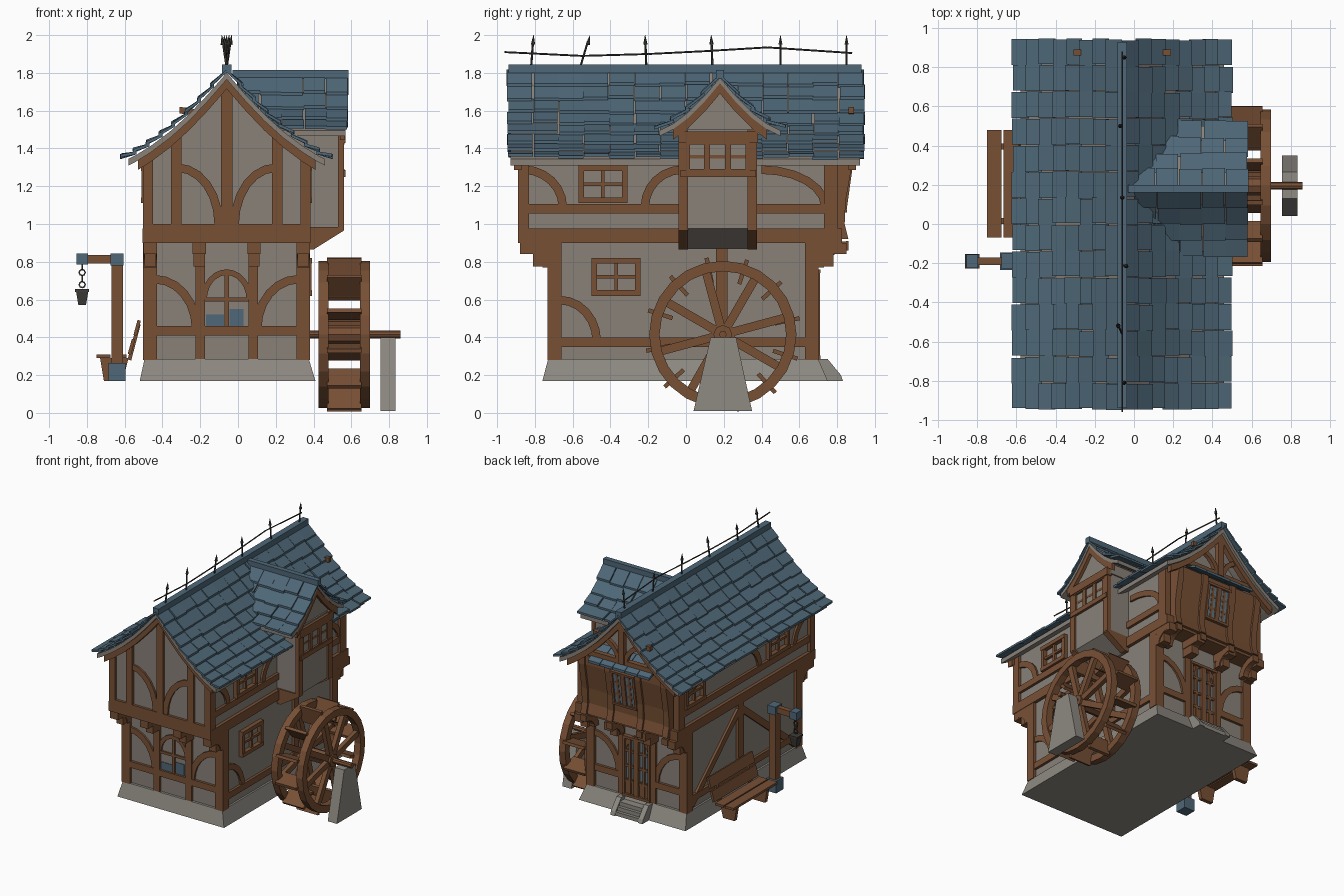
import bpy, bmesh, math, random
from mathutils import Vector
random.seed(4)

def lin(c):
    return tuple(((v / 255 + 0.055) / 1.055) ** 2.4 for v in c) + (1,)
COL = {"wood": (120, 80, 53), "plaster": (137, 129, 121), "stone": (142, 138, 130),
       "slate blue": (78, 103, 119), "dark iron": (62, 60, 56), "window glass": (98, 116, 126)}
MATS = {}
for k, c in COL.items():
    MATS[k] = bpy.data.materials.new(k)
    MATS[k].diffuse_color = lin(c)
parts = {}
def part(name, mat="wood"):
    return parts.setdefault(name, (bmesh.new(), mat))[0]

# ---- helpers: a map turns (u, z, n) on a wall into a 3D point
CX = -0.06
XZ = lambda u, z, n: (u, n, z)
YZ = lambda u, z, n: (n, u, z)
FL = lambda u, z, n: (u, -0.71 - n, z)
FU = lambda u, z, n: (u, -0.87 - n, z)
BL = lambda u, z, n: (u, 0.68 + n, z)
BAY = lambda u, z, n: (u, 0.835 + (z - 1.05) * 0.14 + n, z)
R = lambda u, z, n: (0.36 + n, u, z)
L = lambda u, z, n: (-0.48 - n, u, z)
DF = lambda u, z, n: (0.55 + n, u, z)

def prism(b, m, pts, n0, n1):
    a = [b.verts.new(m(u, z, n0)) for u, z in pts]
    c = [b.verts.new(m(u, z, n1)) for u, z in pts]
    b.faces.new(a)
    b.faces.new(c[::-1])
    for i in range(len(a)):
        j = (i + 1) % len(a)
        b.faces.new((a[i], a[j], c[j], c[i]))
def rect(b, m, u0, u1, z0, z1, n0=-0.02, n1=0.02):
    prism(b, m, [(u0, z0), (u1, z0), (u1, z1), (u0, z1)], n0, n1)
def box(b, x0, x1, y0, y1, z0, z1):
    rect(b, XZ, x0, x1, z0, z1, y0, y1)
def beam(b, m, u0, z0, u1, z1, w, n0=-0.02, n1=0.018):
    d = Vector((u1 - u0, z1 - z0)).normalized() * w / 2
    prism(b, m, [(u0 - d.y, z0 + d.x), (u1 - d.y, z1 + d.x), (u1 + d.y, z1 - d.x), (u0 + d.y, z0 - d.x)], n0, n1)
def arc(b, m, cu, cz, ru, rz, w=0.045, n0=-0.01, n1=0.015):
    s = math.copysign(w, ru)
    an = [math.pi / 2 * i / 6 for i in range(7)]
    prism(b, m, [(cu + ru * math.cos(a), cz + rz * math.sin(a)) for a in an] +
          [(cu + (ru - s) * math.cos(a), cz + (rz - w) * math.sin(a)) for a in an[::-1]], n0, n1)
def ring(b, m, cu, cz, r0, r1, n0, n1, seg=24):
    P = lambda r, i: (cu + r * math.cos(i * math.tau / seg), cz + r * math.sin(i * math.tau / seg))
    for i in range(seg):
        prism(b, m, [P(r0, i), P(r1, i), P(r1, i + 1), P(r0, i + 1)], n0, n1)
def frustum(b, r0, z0, r1, z1):
    vs = [b.verts.new((x, y, z)) for r, z in ((r0, z0), (r1, z1)) for x in r[:2] for y in r[2:]]
    bmesh.ops.convex_hull(b, input=vs)
def rod(b, p, q, r0, r1=None, sides=6):
    p, q = Vector(p), Vector(q)
    M = (q - p).to_track_quat('Z', 'Y').to_matrix().to_4x4()
    M.translation = (p + q) / 2
    bmesh.ops.create_cone(b, cap_ends=True, segments=sides, radius1=r0, radius2=r0 if r1 is None else r1,
                          depth=(q - p).length, matrix=M)
def window(b, m, u0, u1, z0, z1, nu=2, nz=2, w=0.03, n1=0.03):
    for u in (u0, u1 - w):
        rect(b, m, u, u + w, z0, z1, -0.01, n1)
    for z in (z0, z1 - w):
        rect(b, m, u0, u1, z, z + w, -0.01, n1 + 0.003)
    for i in range(1, nu):
        u = u0 + (u1 - u0) * i / nu
        rect(b, m, u - 0.009, u + 0.009, z0, z1, -0.01, n1 - 0.008)
    for i in range(1, nz):
        z = z0 + (z1 - z0) * i / nz
        rect(b, m, u0, u1, z - 0.009, z + 0.009, -0.01, n1 - 0.01)
def height(prof, d):
    for (a, za), (c, zc) in zip(prof, prof[1:]):
        if d <= c or (c, zc) == prof[-1]:
            return za + (zc - za) * (d - a) / (c - a)
def shell(prof, lo, hi, dmax):
    ds = [d for d, z in prof if d < dmax] + [dmax]
    side = [(d, height(prof, d)) for d in ds]
    full = [(-d, z) for d, z in side[::-1]] + side[1:]
    return [(d, z - lo) for d, z in full] + [(d, z - hi) for d, z in full[::-1]]
def tiles(b, prof, D, rows, t0, t1, cols, m):
    for i in range(rows):
        for j in range(cols):
            d0, d1 = D * i / rows, D * (i + 1.25 + random.uniform(-.08, .06)) / rows
            w = (t1 - t0) / cols
            a = t0 + j * w + random.uniform(-.006, .006)
            za, zc = height(prof, d0) + 0.002, height(prof, d1) + random.uniform(.018, .032)
            prism(b, m, [(d0, za), (d1, zc), (d1, zc + 0.016), (d0, za + 0.016)], a, a + w - 0.003)

ROOF = [(0, 1.80), (0.1, 1.685), (0.2, 1.58), (0.3, 1.49), (0.4, 1.415), (0.48, 1.365), (0.56, 1.325)]
DORM = [(0, 1.775), (0.08, 1.68), (0.17, 1.59), (0.25, 1.53), (0.34, 1.485)]
RM = lambda u, z, n: (CX + u, n, z)
DM = lambda u, z, n: (n, 0.18 + u, z)

# ---- stone base and back steps
st = part("stone_base", "stone")
frustum(st, (-0.52, 0.41, -0.76, 0.75), 0.17, (-0.495, 0.375, -0.73, 0.70), 0.285)
st = part("back_steps", "stone")
for i in range(3):
    box(st, -0.16, 0.04, 0.66, 0.82 - 0.025 * i, 0.17 + 0.03 * i, 0.2 + 0.03 * i)
for x in (-0.20, 0.04):
    prism(st, YZ, [(0.66, 0.17), (0.83, 0.17), (0.82, 0.2), (0.75, 0.285), (0.66, 0.285)], x, x + 0.04)

# ---- plaster walls
box(part("lower_walls", "plaster"), -0.48, 0.36, -0.71, 0.68, 0.25, 0.92)
gable = [(-0.42, 0.95)] + shell(ROOF, 0.03, 0.05, 0.42)[:11] + [(0.42, 0.95)]
prism(part("upper_walls", "plaster"), RM, gable, -0.87, 0.78)
box(part("floor_beam"), -0.505, 0.385, -0.89, 0.825, 0.9, 0.975)

# ---- main roof
prism(part("roof_underside", "plaster"), RM, shell(ROOF, 0, 0.035, 0.52), -0.93, 0.92)
for s in (-1, 1):
    tiles(part("roof_tiles", "slate blue"), ROOF, 0.545, 8, -0.945, 0.945, 14, lambda u, z, n: (CX + s * u, n, z))
box(part("ridge_cap", "slate blue"), -0.085, -0.035, -0.94, 0.93, 1.80, 1.845)

# ---- ridge spikes and rope
ir = part("ridge_spikes", "dark iron")
for y, lean, lx in ((-0.82, .01, .01), (-0.56, .04, -.02), (-0.21, -.005, .02), (0.14, -.005, 0), (0.5, 0, -.01), (0.85, 0, .01)):
    rod(ir, (CX, y, 1.83), (CX + lx, y + lean, 1.965), 0.006)
    rod(ir, (CX + lx, y + lean, 1.95), (CX + lx * 1.3, y + lean * 1.3, 2.0), 0.012, 0.001)
rope = [(-0.96, 1.91), (-0.55, 1.89), (-0.2, 1.90), (0.1, 1.915), (0.43, 1.935), (0.88, 1.905)]
for p, q in zip(rope, rope[1:]):
    rod(ir, (CX, *p), (CX, *q), 0.005)

# ---- front timber
f = part("front_timber")
for s in (-1, 1):
    X = lambda d: CX + s * d
    cr = lambda m: lambda u, z, n: m(CX + s * u, z, n)
    rect(f, cr(FL), 0.37, 0.442, 0.28, 0.92, -0.03, 0.022)
    rect(f, cr(FL), 0.115, 0.165, 0.27, 0.9)
    arc(f, cr(FL), 0.38, 0.45, -0.24, 0.28)
    arc(f, cr(FL), 0.0, 0.6, 0.135, 0.16, 0.03)
    for d in (0.37, 0.11):
        rect(f, cr(FL), d, d + 0.07, 0.84, 0.9, 0, 0.17)
        rect(f, cr(FL), d + 0.005, d + 0.065, 0.775, 0.85, 0, 0.10)
    rect(f, cr(FU), 0.40, 0.443, 0.97, 1.37, -0.04, 0.02)
    rect(f, cr(FU), 0.24, 0.295, 0.97, 1.47)
    arc(f, cr(FU), 0.26, 1.0, -0.24, 0.32)
rect(f, FL, -0.48, 0.36, 0.41, 0.46)
rect(f, FL, CX - 0.012, CX + 0.012, 0.45, 0.76, -0.01, 0.012)
rect(f, FL, -0.18, 0.06, 0.59, 0.61, -0.01, 0.012)
rect(f, FU, CX - 0.03, CX + 0.03, 0.97, 1.74)
rect(f, FU, -0.48, 0.36, 0.97, 1.0)
prism(f, RM, shell(ROOF, 0.03, 0.085, 0.47), -0.91, -0.87)
w = part("front_window_pane", "slate blue")
rect(w, FL, -0.17, -0.075, 0.46, 0.52, 0, 0.004)
rect(w, FL, -0.045, 0.03, 0.46, 0.55, 0, 0.004)

# ---- side timber, both sides
for name, m in (("right_timber", R), ("left_timber", L)):
    b = part(name)
    for u in (-0.73, 0.63):
        rect(b, m, u, u + 0.07, 0.28, 0.92, -0.03, 0.022)
    for u in (-0.89, 0.755):
        rect(b, m, u, u + 0.045, 0.97, 1.37, -0.03, 0.022)
    rect(b, m, -0.7, 0.67, 0.35, 0.4)
    rect(b, m, -0.87, 0.78, 1.055, 1.105)
    arc(b, m, -0.86, 1.09, 0.23, 0.22)
    arc(b, m, -0.02, 1.09, -0.22, 0.22)
    arc(b, m, 0.4, 1.09, 0.36, 0.22)
    window(b, m, -0.57, -0.31, 1.11, 1.31)
    for u, s in ((-0.72, -1), (0.69, 1)):     # curved corbels under the overhang
        arc(b, m, u + s * 0.13, 0.77, -s * 0.15, 0.14, 0.06, -0.05, 0.022)
        rect(b, m, min(u, u + s * 0.13), max(u, u + s * 0.13), 0.86, 0.9, -0.05, 0.022)
window(part("right_timber"), R, -0.5, -0.24, 0.62, 0.82)
arc(part("right_timber"), R, -0.67, 0.38, 0.22, 0.24)
rect(part("right_timber"), R, 0.16, 0.22, 0.38, 0.9)
lt = part("left_timber")
rect(lt, L, -0.01, 0.06, 0.28, 0.9)
beam(lt, L, 0.04, 0.85, 0.63, 0.32, 0.05)
beam(lt, L, 0.01, 0.85, -0.65, 0.32, 0.05)
window(lt, L, 0.48, 0.72, 1.11, 1.31)

# ---- back: door, bay window, gable truss
k = part("back_timber")
for s in (-1, 1):
    cr = lambda m: lambda u, z, n: m(CX + s * u, z, n)
    rect(k, cr(BL), 0.37, 0.442, 0.28, 0.92, -0.03, 0.022)
    rect(k, cr(BL), 0.115, 0.165, 0.27, 0.9)
    arc(k, cr(BL), 0.38, 0.45, -0.24, 0.28)
    arc(k, cr(BL), 0.0, 0.62, 0.13, 0.15, 0.03)
    for d in (0.37, 0.11):
        rect(k, cr(BL), d, d + 0.07, 0.84, 0.9, 0, 0.17)
        rect(k, cr(BL), d + 0.005, d + 0.065, 0.775, 0.85, 0, 0.1)
    arc(k, cr(lambda u, z, n: (u, 0.86 + n, z)), 0.25, 1.42, -0.24, 0.2, 0.035, 0, 0.03)
    rect(k, cr(BL), 0.40, 0.443, 0.97, 1.37, 0.05, 0.125)
rect(k, BL, -0.48, -0.18, 0.41, 0.46)
rect(k, BL, 0.06, 0.36, 0.41, 0.46)
window(k, BL, -0.18, -0.06, 0.285, 0.76, 2, 4, 0.02)
window(k, BL, -0.06, 0.06, 0.285, 0.76, 2, 4, 0.02)
rect(k, BL, -0.17, 0.05, 0.285, 0.42, 0, 0.015)
rect(part("door_glass", "window glass"), BL, -0.17, 0.05, 0.42, 0.74, 0, 0.006)
rect(k, XZ, CX - 0.025, CX + 0.025, 1.42, 1.74, 0.86, 0.9)
rect(k, XZ, CX - 0.34, CX + 0.34, 1.41, 1.45, 0.85, 0.89)
prism(k, RM, shell(ROOF, 0.03, 0.085, 0.47), 0.86, 0.90)
bay = [(0.70, 0.92), (0.86, 0.92), (0.84, 1.0), (0.845, 1.12), (0.88, 1.32), (0.88, 1.39), (0.70, 1.39)]
bp = part("bay_window")
prism(bp, YZ, [(y - 0.015, z) for y, z in bay], -0.43, 0.31)
for x in (-0.44, -0.215, 0.045, 0.27):
    prism(bp, YZ, bay, x, x + 0.05)
    arc(bp, YZ, 0.86, 0.78, -0.16, 0.13, 0.05, x, x + 0.05)
for x in (-0.165, -0.06):
    window(bp, BAY, x, x + 0.105, 1.06, 1.34, 2, 3, 0.018, 0.012)
rect(part("bay_glass", "window glass"), BAY, -0.16, 0.04, 1.07, 1.33, -0.02, 0.001)
br = part("bay_roof", "slate blue")
for i in range(5):
    x = -0.33 + i * 0.108
    prism(br, YZ, [(0.77, 1.45), (0.93, 1.375), (0.93, 1.395), (0.77, 1.475)], x, x + 0.104)

# ---- dormer over the wheel
prism(part("dormer_walls", "plaster"), XZ, [(0.2, 0.87), (0.385, 0.87), (0.55, 0.975), (0.55, 1.5), (0.2, 1.5)], -0.03, 0.37)
prism(part("dormer_walls"), DM, [(-0.2, 1.45), (0.2, 1.45), (0.2, 1.53), (0, 1.73), (-0.2, 1.53)], 0.2, 0.54)
d = part("dormer_timber")
for y in (-0.04, 0.325):
    rect(d, DF, y, y + 0.05, 0.975, 1.5, -0.02, 0.012)
    prism(d, XZ, [(0.37, 0.865), (0.40, 0.865), (0.56, 0.965), (0.56, 0.985), (0.37, 0.985)], y, y + 0.05)
rect(d, DF, -0.03, 0.37, 1.25, 1.285)
rect(d, DF, -0.04, 0.38, 1.43, 1.49)
window(d, DF, 0.0, 0.335, 1.27, 1.44, 3, 2, 0.02, 0.012)
for y in (0.112, 0.223):
    rect(d, DF, y - 0.016, y + 0.016, 1.27, 1.44, -0.01, 0.012)
prism(d, DM, shell(DORM, 0.03, 0.085, 0.25), 0.54, 0.565)
prism(part("dormer_underside", "plaster"), DM, shell(DORM, 0, 0.03, 0.32), 0.0, 0.57)
for s in (-1, 1):
    tiles(part("dormer_tiles", "slate blue"), DORM, 0.325, 4, 0.0, 0.585, 5, lambda u, z, n: (n, 0.18 + s * u, z))
box(part("dormer_ridge", "slate blue"), -0.03, 0.585, 0.16, 0.20, 1.77, 1.815)

# ---- water wheel, axle and stone support
WY, WZ = 0.195, 0.415
ww = part("water_wheel")
for x in (0.425, 0.645):
    ring(ww, YZ, WY, WZ, 0.335, 0.39, x, x + 0.055)
    for i in range(4):
        a = math.radians(-30 + 45 * i)
        c, s = 0.35 * math.cos(a), 0.35 * math.sin(a)
        beam(ww, YZ, WY - c, WZ - s, WY + c, WZ + s, 0.045, x + 0.01, x + 0.04 + i * 0.002)
for i in range(12):
    a = math.tau * (i + 0.4) / 12
    c, s = math.cos(a), math.sin(a)
    beam(ww, YZ, WY + 0.28 * c, WZ + 0.28 * s, WY + 0.415 * c, WZ + 0.415 * s, 0.022, 0.47, 0.655)
rod(part("wheel_axle"), (0.34, WY, WZ), (0.86, WY, WZ), 0.02, sides=8)
ring(ww, YZ, WY, WZ, 0.015, 0.05, 0.43, 0.70, 8)
frustum(part("wheel_support", "stone"), (0.755, 0.835, 0.04, 0.35), 0.01, (0.755, 0.835, 0.13, 0.265), 0.40)

# ---- bench
bn = part("bench")
for i in range(2):
    box(bn, -0.75 + i * 0.085, -0.675 + i * 0.085, -0.07, 0.48, 0.29, 0.308)
    o = 0.1 * i
    beam(bn, XZ, -0.575 + o * 0.3, 0.31 + o, -0.553 + o * 0.3, 0.39 + o, 0.018, -0.07, 0.48)
for y in (0.0, 0.38):
    prism(bn, XZ, [(-0.71, 0.17), (-0.61, 0.17), (-0.58, 0.29), (-0.73, 0.29)], y, y + 0.03)
    beam(bn, XZ, -0.575, 0.28, -0.525, 0.47, 0.02, y, y + 0.03)

# ---- lamp post with hanging lantern
PY = -0.19
box(part("lamp_post"), -0.67, -0.61, PY - 0.03, PY + 0.03, 0.2, 0.82)
box(part("lamp_post"), -0.82, -0.64, PY - 0.02, PY + 0.02, 0.79, 0.835)
lc = part("lamp_post_caps", "slate blue")
box(lc, -0.675, -0.605, PY - 0.04, PY + 0.04, 0.78, 0.845)
box(lc, -0.855, -0.795, PY - 0.035, PY + 0.035, 0.785, 0.845)
box(lc, -0.685, -0.595, PY - 0.045, PY + 0.045, 0.17, 0.265)
ln = part("lantern", "dark iron")
for i in range(4):
    z = 0.775 - i * 0.032
    if i % 2:
        ring(ln, XZ, -0.825, z, 0.012, 0.02, PY - 0.004, PY + 0.004, 8)
    else:
        ring(ln, YZ, PY, z, 0.012, 0.02, -0.829, -0.821, 8)
frustum(ln, (-0.845, -0.805, PY - 0.02, PY + 0.02), 0.57, (-0.857, -0.793, PY - 0.032, PY + 0.032), 0.64)
box(ln, -0.862, -0.788, PY - 0.037, PY + 0.037, 0.64, 0.655)

# ---- turn every part into an object
for name, (b, mat) in parts.items():
    bmesh.ops.recalc_face_normals(b, faces=b.faces)
    me = bpy.data.meshes.new(name)
    b.to_mesh(me)
    b.free()
    me.materials.append(MATS[mat])
    bpy.context.collection.objects.link(bpy.data.objects.new(name, me))
